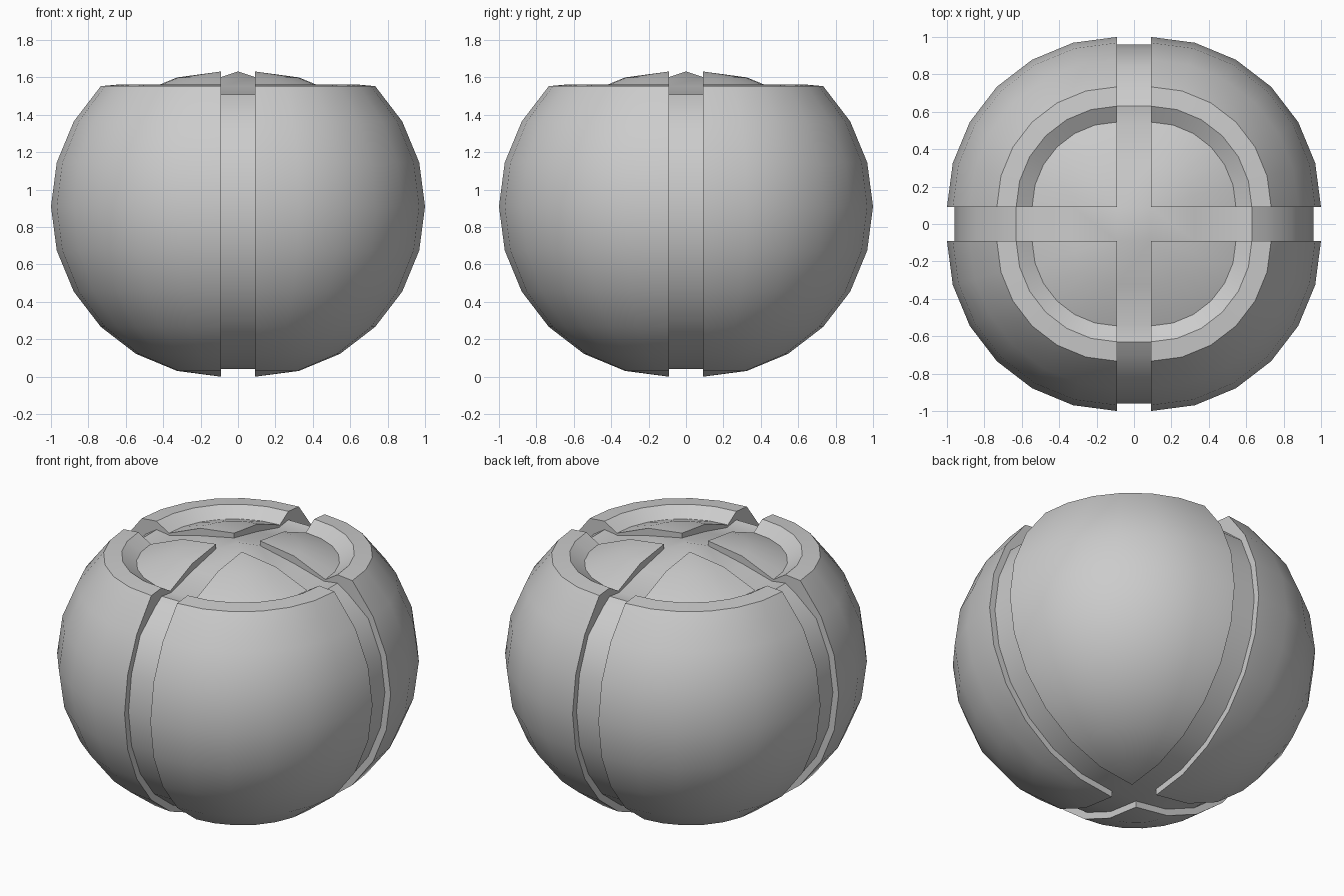
import bpy, bmesh
from math import sin, cos, pi, radians
from mathutils import Matrix

if "Cube" in bpy.data.objects:
    bpy.data.objects.remove(bpy.data.objects["Cube"])

G = 0.09          # half width of the slots
R = 0.91          # radius of each quarter shell
STEPS = 6         # facets per quarter turn


def arc(radius, first, last):
    return [(radius * cos(radians(a)), R + radius * sin(radians(a)))
            for a in range(first, last + 1, 15)]


# Quarter shell profile: round body, flat rim, sloped recess, sunken dome
shell = arc(R, -90, 45) + [(0.54, 1.563), (0.455, 1.51), (0.2355, 1.60), (0, 1.632)]
# Slot floor profile: matches the shell point for point, slightly recessed
floor = arc(R - 0.04, -90, 30) + [(0.61, 1.465), (0.54, 1.51), (0.445, 1.497),
                                  (0.235, 1.553), (0, 1.602)]

bm = bmesh.new()
shared = {}


def vert(p):
    key = tuple(round(c, 4) + 0.0 for c in p)
    if key not in shared:
        shared[key] = bm.verts.new(key)
    return shared[key]


def face(points, turn):
    vs = list(dict.fromkeys(vert(turn @ Matrix.Translation(p).translation) for p in points))
    if len(vs) > 2:
        bm.faces.new(vs)


def strip(row_a, row_b, turn):
    for i in range(len(row_a) - 1):
        face([row_a[i], row_b[i], row_b[i + 1], row_a[i + 1]], turn)


def shell_row(step):
    a = step * pi / 2 / STEPS
    return [(G + r * cos(a), G + r * sin(a), z) for r, z in shell]


# One quarter with its slot walls and one slot arm, repeated by turning
for k in range(4):
    turn = Matrix.Rotation(k * pi / 2, 3, 'Z')
    for s in range(STEPS):
        strip(shell_row(s), shell_row(s + 1), turn)
    near = [(G + r, G, z) for r, z in floor]
    far = [(G + r, -G, z) for r, z in floor]
    side = [(G, G + r, z) for r, z in floor]
    strip(near, shell_row(0), turn)
    strip(shell_row(STEPS), side, turn)
    strip(far, near, turn)
    # raised centre of the crossing
    face([far[-1], near[-1], (0, 0, 1.632)], turn)

# Flat crossing underneath
z0 = floor[0][1]
face([(-G, -G, z0), (-G, G, z0), (G, G, z0), (G, -G, z0)], Matrix.Identity(3))

bmesh.ops.recalc_face_normals(bm, faces=bm.faces[:])
mesh = bpy.data.meshes.new("slotted_ball")
bm.to_mesh(mesh)
bm.free()
ball = bpy.data.objects.new("slotted_ball", mesh)
bpy.context.collection.objects.link(ball)
bpy.context.view_layer.objects.active = ball
ball.select_set(True)
bpy.ops.object.shade_smooth_by_angle(angle=radians(30))
